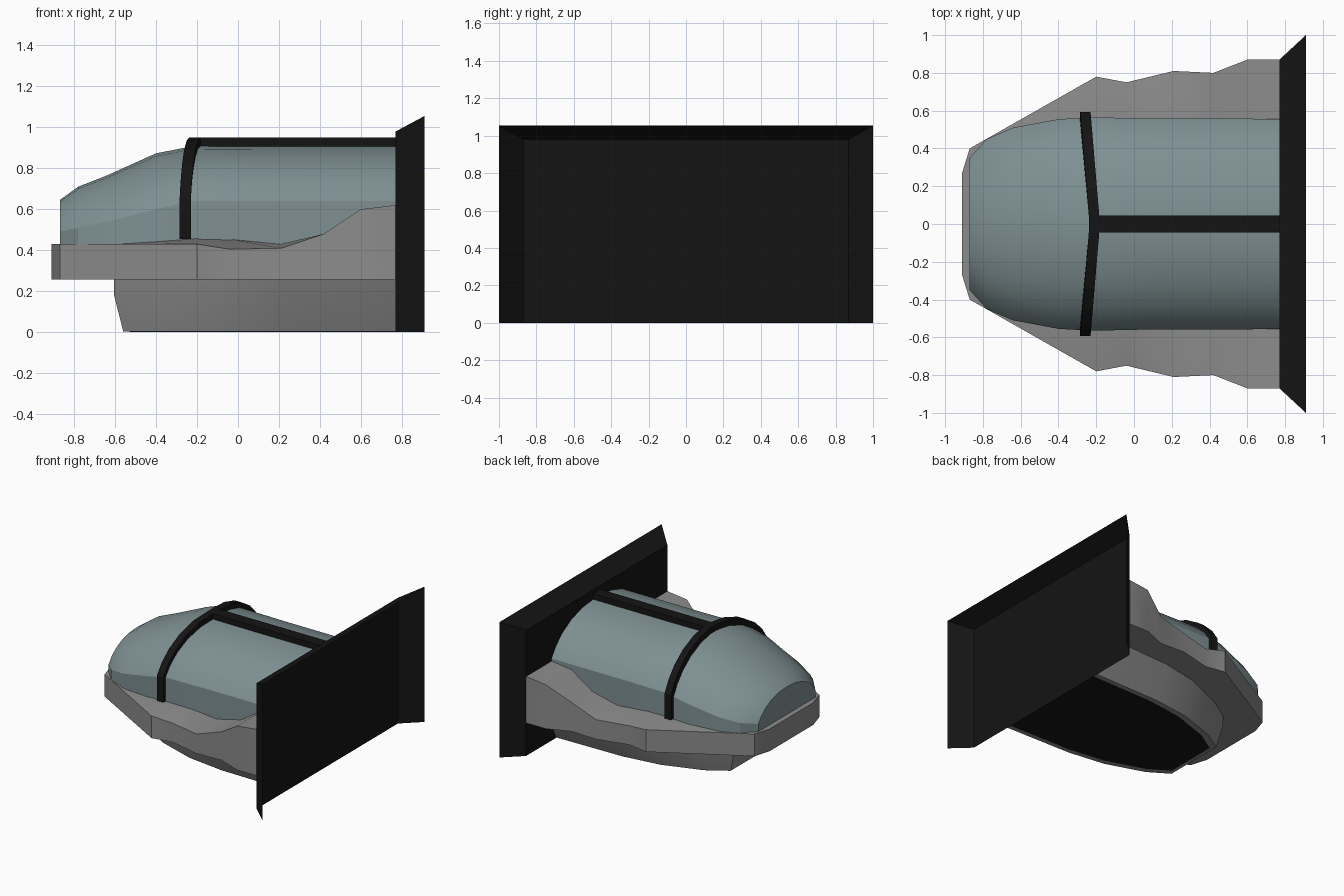
import bpy, bmesh, math

if "Cube" in bpy.data.objects:
    bpy.data.objects.remove(bpy.data.objects["Cube"])


def material(name, rgb):
    m = bpy.data.materials.new(name)
    m.diffuse_color = (*rgb, 1)
    m.use_nodes = True
    m.node_tree.nodes["Principled BSDF"].inputs["Base Color"].default_value = m.diffuse_color
    return m


dark = material("dark", (0.007, 0.007, 0.007))
glass = material("glass", (0.21, 0.28, 0.29))
grey = material("hull_grey", (0.26, 0.26, 0.26))


def finish(name, bm, mat=None, smooth=None):
    bmesh.ops.recalc_face_normals(bm, faces=bm.faces)
    me = bpy.data.meshes.new(name)
    bm.to_mesh(me)
    bm.free()
    ob = bpy.data.objects.new(name, me)
    bpy.context.collection.objects.link(ob)
    if mat:
        me.materials.append(mat)
    if smooth:
        bpy.ops.object.select_all(action='DESELECT')
        ob.select_set(True)
        bpy.context.view_layer.objects.active = ob
        bpy.ops.object.shade_smooth_by_angle(angle=math.radians(smooth))
    return ob


def loft(name, rings, mat=None, smooth=None):
    """Skin closed rings of equal length and cap both ends."""
    bm = bmesh.new()
    vs = [[bm.verts.new(p) for p in r] for r in rings]
    n = len(vs[0])
    for a, b in zip(vs, vs[1:]):
        for i in range(n):
            j = (i + 1) % n
            bm.faces.new((a[i], a[j], b[j], b[i]))
    bm.faces.new(vs[0])
    bm.faces.new(vs[-1])
    return finish(name, bm, mat, smooth)


def mirrored(half):
    """Extend a half ring at +y with its mirror image at -y."""
    return half + [(x, -y, z) for x, y, z in reversed(half)]


# Flared back frame: recessed panel with left, top and right skirts
bm = bmesh.new()
inner, outer = [[bm.verts.new((x, sy * y, z)) for sy, z in ((-1, 0), (-1, h), (1, h), (1, 0))]
                for x, y, h in ((0.77, 0.87, 0.98), (0.91, 1.0, 1.055))]
bm.faces.new(inner)
for i in range(3):
    bm.faces.new((inner[i], inner[i + 1], outer[i + 1], outer[i]))
finish("back_frame", bm, dark)

# Hull collar: x, outer half width, top, inner half width, inner top
collar = [(-0.91, 0.27, 0.43, 0.2, 0.43), (-0.87, 0.40, 0.43, 0.33, 0.43),
          (-0.2, 0.78, 0.43, 0.54, 0.46), (-0.04, 0.75, 0.405, 0.54, 0.455),
          (0.21, 0.81, 0.41, 0.54, 0.43), (0.42, 0.80, 0.48, 0.54, 0.48),
          (0.6, 0.87, 0.60, 0.54, 0.60), (0.769, 0.87, 0.62, 0.54, 0.62)]
loft("hull_collar", [mirrored([(x, w, 0.257), (x, w, t), (x, wi, ti)])
                     for x, w, t, wi, ti in collar], grey, 30)

# Lower hull: horizontal outlines stacked upward
low = [(0.769, 0.50), (0.2, 0.49), (-0.1, 0.45), (-0.4, 0.35), (-0.56, 0.25)]
mid = [(0.769, 0.59), (0.2, 0.57), (-0.1, 0.52), (-0.42, 0.39), (-0.605, 0.27)]
top = [(0.769, 0.63), (0.2, 0.60), (-0.1, 0.54), (-0.42, 0.40), (-0.605, 0.28)]
loft("lower_hull", [mirrored([(x, y, z) for x, y in o])
                    for o, z in ((low, 0.003), (mid, 0.18), (top, 0.27))], grey, 30)

# Dark floor panel
loft("floor_panel", [mirrored([(x if x > 0.7 else x + 0.03, y - 0.04, z) for x, y in low])
                     for z in (0, 0.02)], dark)

# Canopy arch as fractions of half width and of shoulder-to-roof height
ARCH = [(1, 0), (0.91, 0.28), (0.77, 0.55), (0.57, 0.79), (0.32, 0.95), (0.08, 1)]


def arch(x, w, shoulder, roof, base, lean=0.0):
    return [(x, w, base)] + [(x + lean * (1 - f), w * f, shoulder + (roof - shoulder) * t)
                             for f, t in ARCH]


# Glass canopy: x, half width, shoulder height, roof height
canopy = [(-0.87, 0.35, 0.49, 0.645), (-0.78, 0.45, 0.51, 0.71), (-0.64, 0.51, 0.54, 0.765),
          (-0.4, 0.555, 0.60, 0.873), (-0.22, 0.565, 0.64, 0.908), (0.1, 0.558, 0.64, 0.906),
          (0.769, 0.557, 0.64, 0.906)]
loft("canopy", [mirrored(arch(x, w, s, r, 0.38)) for x, w, s, r in canopy], glass, 24)

# Hoop over the canopy, leaning back towards the middle
hoop = []
for x, w, roof in ((-0.285, 0.592, 0.95), (-0.23, 0.592, 0.95),
                   (-0.23, 0.54, 0.89), (-0.285, 0.54, 0.89)):
    hoop.append(mirrored(arch(x, w, 0.65, roof, 0.455, 0.05)))
loft("canopy_hoop", list(zip(*hoop)), dark)

# Spine along the canopy roof
loft("canopy_spine", [[(x, -0.045, 0.89), (x, -0.045, 0.95), (x, 0.045, 0.95), (x, 0.045, 0.89)]
                      for x in (-0.22, 0.769)], dark)
